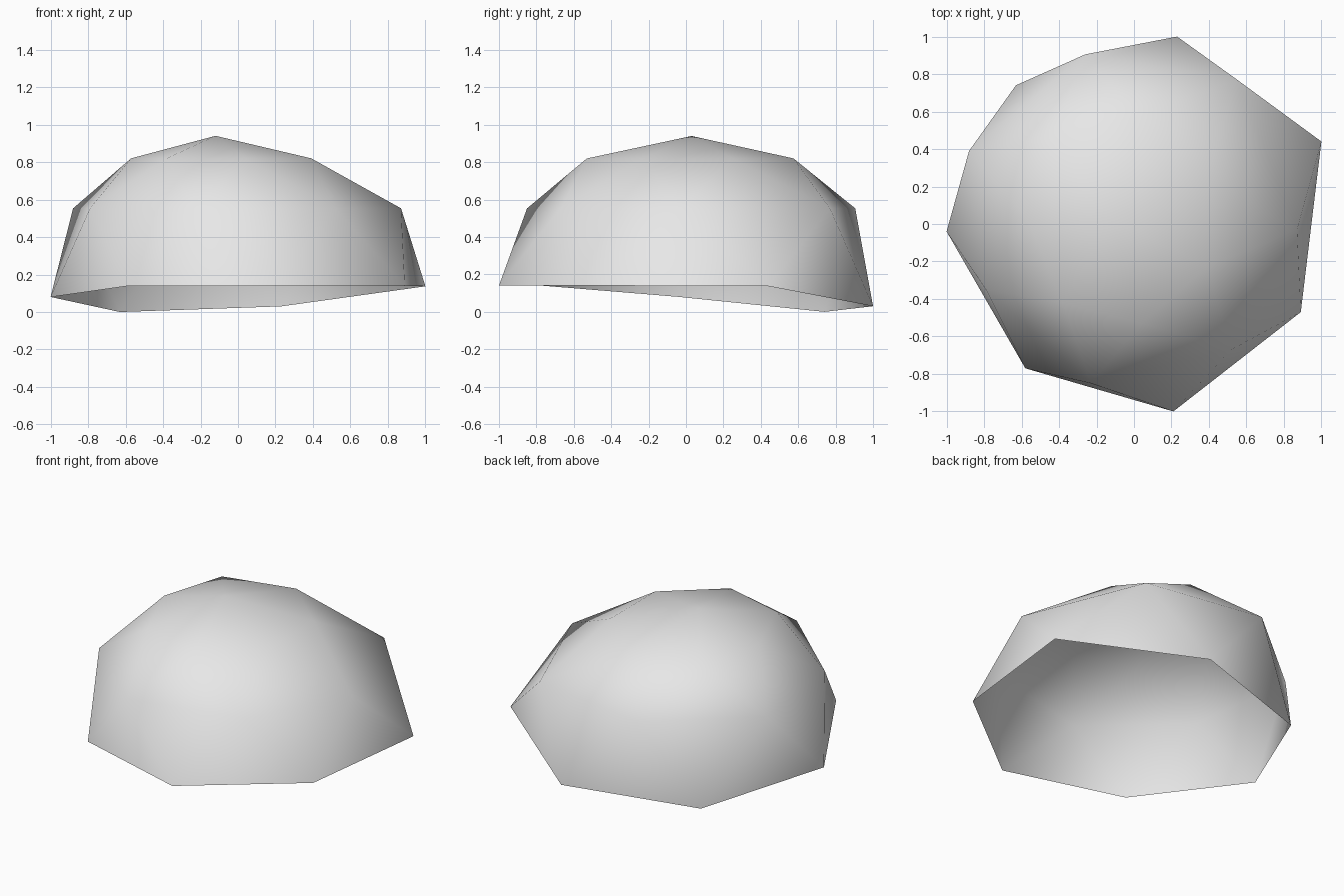
import bpy
import bmesh

if "Cube" in bpy.data.objects:
    bpy.data.objects.remove(bpy.data.objects["Cube"])

# Rings of the dome, counter-clockwise seen from above; each ring is half a step off the next
rim = [(1.0, .44, .137), (.23, 1.0, .03), (-.63, .74, 0), (-1.0, -.04, .08),
       (-.58, -.77, .14), (.21, -1.0, .14), (.89, -.47, .14)]
middle = [(.55, .77), (-.26, .905), (-.88, .39), (-.79, -.35),
          (-.23, -.85), (.52, -.67), (.87, -.03)]
crown = [(.39, .25), (.03, .575), (-.44, .46), (-.57, .03),
         (-.38, -.42), (.04, -.53), (.39, -.23)]

bm = bmesh.new()
low = [bm.verts.new(p) for p in rim]
mid = [bm.verts.new((x, y, .553)) for x, y in middle]
top = [bm.verts.new((x, y, .82)) for x, y in crown]
apex = bm.verts.new((-.12, .03, .94))

# Triangle bands, open underneath
n = len(rim)
for i in range(n):
    j = (i + 1) % n
    for tri in ((low[i], low[j], mid[i]), (low[j], mid[j], mid[i]),
                (mid[i], mid[j], top[j]), (mid[i], top[j], top[i]),
                (top[i], top[j], apex)):
        bm.faces.new(tri).smooth = True

mesh = bpy.data.meshes.new("dome_shell")
bm.to_mesh(mesh)
bm.free()

grey = bpy.data.materials.new("light_grey")
grey.diffuse_color = (.8, .8, .8, 1)
grey.use_nodes = True
grey.node_tree.nodes["Principled BSDF"].inputs["Base Color"].default_value = grey.diffuse_color
mesh.materials.append(grey)
dome = bpy.data.objects.new("dome_shell", mesh)
bpy.context.collection.objects.link(dome)
